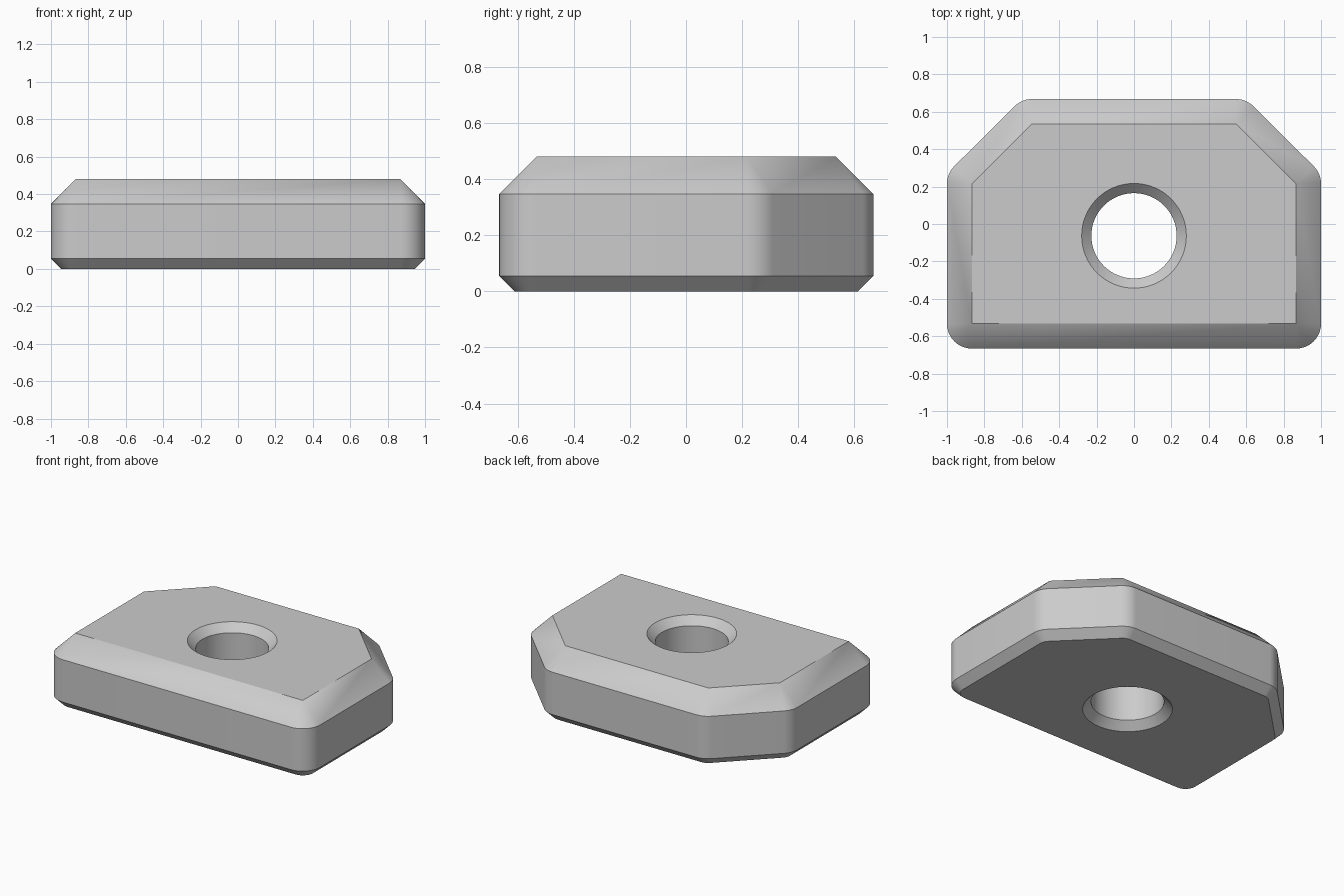
import bpy
import bmesh
import math
from mathutils import Vector

cube = bpy.data.objects.get("Cube")
if cube:
    bpy.data.objects.remove(cube, do_unlink=True)

HEIGHT = 0.48
TOP_BEVEL = 0.133      # wide bevel, also the corner radius of the side wall
LOW_BEVEL = 0.055
HOLE_CENTRE = Vector((0, -0.063))
HOLE_RADIUS = 0.228
HOLE_FLARE = 0.052
STEPS = 10             # segments in each rounded corner
SEGMENTS = 64          # segments around the hole

# Sharp outline of the top face: right half, mirrored to the left
half = [(0.867, -0.533), (0.867, 0.215), (0.545, 0.535)]
corners = [Vector(p) for p in half + [(-x, y) for x, y in reversed(half)]]


def outline(offset):
    """Top outline grown by an offset, with rounded corners."""
    points = []
    for i, c in enumerate(corners):
        before = c - corners[i - 1]
        after = corners[(i + 1) % len(corners)] - c
        start = math.atan2(-before.x, before.y)
        turn = -before.angle_signed(after)
        for s in range(STEPS + 1):
            a = start + turn * s / STEPS
            points.append(c + offset * Vector((math.cos(a), math.sin(a))))
    return points


def circle(radius):
    angles = [2 * math.pi * i / SEGMENTS for i in range(SEGMENTS)]
    return [HOLE_CENTRE + radius * Vector((math.cos(a), math.sin(a))) for a in angles]


def loft(bm, rings):
    """Join a stack of (points, height) rings with quads."""
    loops = [[bm.verts.new((p.x, p.y, z)) for p in pts] for pts, z in rings]
    for low, high in zip(loops, loops[1:]):
        for i in range(len(low)):
            bm.faces.new((low[i - 1], low[i], high[i], high[i - 1]))


bm = bmesh.new()

# Outer wall with bevels above and below
loft(bm, [(outline(TOP_BEVEL - LOW_BEVEL), 0),
          (outline(TOP_BEVEL), LOW_BEVEL),
          (outline(TOP_BEVEL), HEIGHT - TOP_BEVEL),
          (outline(0), HEIGHT)])

# Through hole with a flare at each end
loft(bm, [(circle(HOLE_RADIUS + HOLE_FLARE), 0),
          (circle(HOLE_RADIUS), HOLE_FLARE),
          (circle(HOLE_RADIUS), HEIGHT - HOLE_FLARE),
          (circle(HOLE_RADIUS + HOLE_FLARE), HEIGHT)])
bmesh.ops.remove_doubles(bm, verts=bm.verts[:], dist=0.0001)

# Flat top and bottom around the hole
for z, up in ((0, -1), (HEIGHT, 1)):
    rim = [e for e in bm.edges if e.is_boundary
           and all(abs(v.co.z - z) < 0.001 for v in e.verts)]
    bmesh.ops.triangle_fill(bm, edges=rim, use_beauty=True, normal=(0, 0, up))
bmesh.ops.recalc_face_normals(bm, faces=bm.faces[:])

mesh = bpy.data.meshes.new("bevelled_plate")
bm.to_mesh(mesh)
bm.free()
plate = bpy.data.objects.new("bevelled_plate", mesh)
bpy.context.collection.objects.link(plate)

# Plain grey
grey = bpy.data.materials.new("light_grey")
grey.use_nodes = True
colour = (0.6, 0.6, 0.6, 1)
grey.diffuse_color = colour
grey.node_tree.nodes["Principled BSDF"].inputs["Base Color"].default_value = colour
mesh.materials.append(grey)

# Smooth rounded parts, keep bevel edges sharp
bpy.ops.object.select_all(action='DESELECT')
plate.select_set(True)
bpy.context.view_layer.objects.active = plate
bpy.ops.object.shade_smooth_by_angle(angle=math.radians(30))
